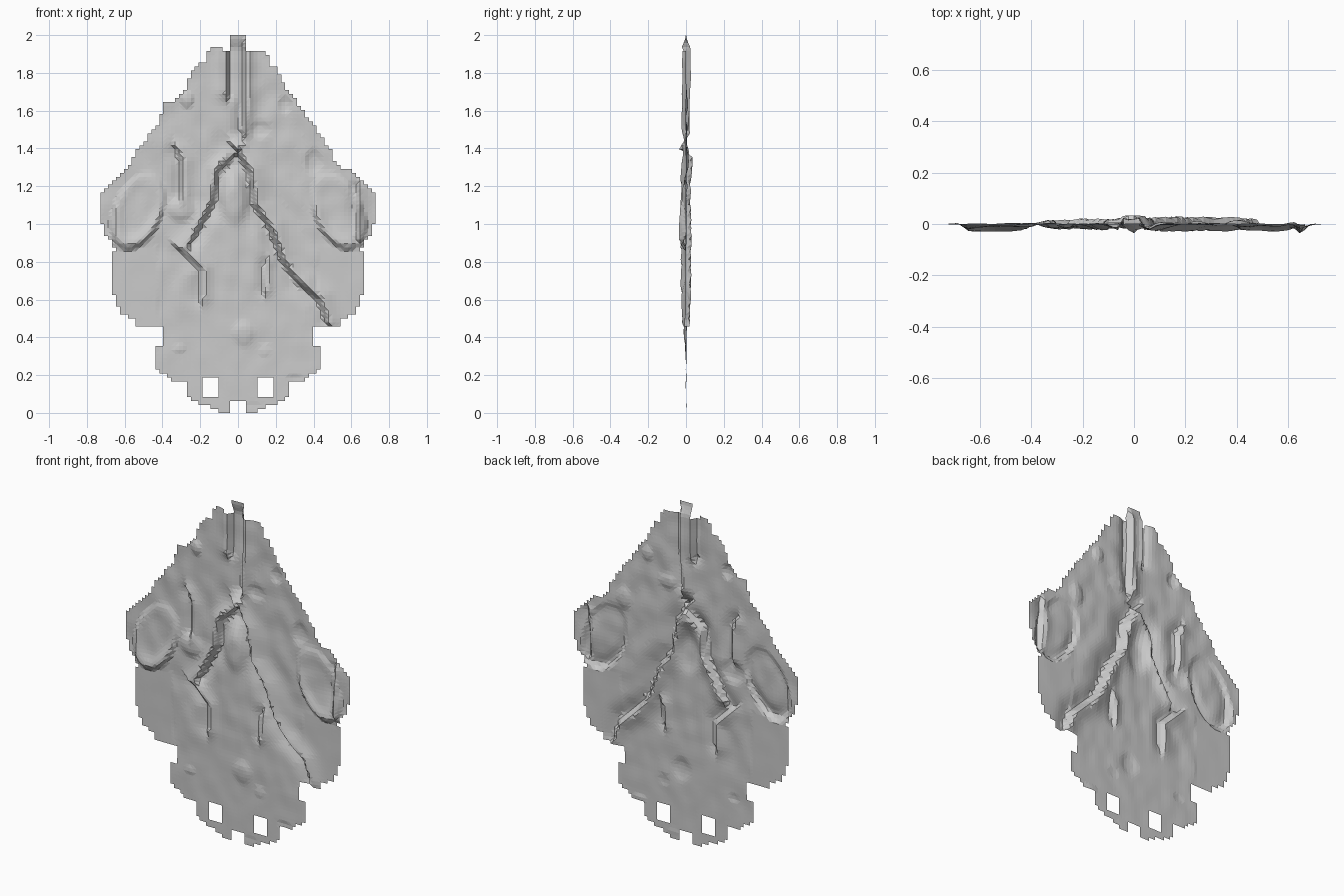
import bpy, bmesh, math
from mathutils import Vector, noise

CELL = 2.0 / 96

# Silhouette: upper sides differ slightly, lower part is shared by both sides
UPPER_R = [(.025, 2), (.045, 1.98), (.045, 1.925), (.155, 1.925), (.16, 1.85), (.2, 1.83), (.235, 1.75),
           (.29, 1.675), (.36, 1.57), (.42, 1.50), (.48, 1.41), (.52, 1.31), (.60, 1.28), (.67, 1.215)]
UPPER_L = [(.025, 2), (.045, 1.98), (.045, 1.925), (.135, 1.93), (.17, 1.9), (.175, 1.86), (.25, 1.81),
           (.28, 1.7), (.32, 1.66), (.40, 1.64), (.41, 1.55), (.47, 1.47), (.52, 1.41), (.57, 1.32), (.67, 1.22)]
LOWER = [(.725, 1.15), (.73, 1.03), (.70, .945), (.655, .875), (.665, .66), (.645, .60), (.62, .525),
         (.56, .5), (.525, .46), (.405, .46), (.405, .36), (.445, .335), (.445, .255), (.40, .21),
         (.34, .17), (.27, .16), (.265, .095), (.22, .055), (.14, .03), (.10, .0), (.05, .01),
         (.03, .06), (0, .065)]
HALF = {1: UPPER_R + LOWER, -1: UPPER_L + LOWER}
HOLE = [(.12, .195), (.175, .195), (.195, .17), (.195, .105), (.165, .08), (.12, .08), (.095, .11), (.095, .17)]


def inside(poly, x, z):
    hit = False
    for (x1, z1), (x2, z2) in zip(poly, poly[1:] + poly[:1]):
        if (z1 > z) != (z2 > z) and x < x1 + (z - z1) * (x2 - x1) / (z2 - z1):
            hit = not hit
    return hit


def kept(x, z):
    half = [(0, 2)] + HALF[1 if x > 0 else -1]
    return inside(half, abs(x), z) and not inside(HOLE, abs(x), z)


def step(path, x, z, amp, reach):
    """Cliff along a path: one side raised to the front, the other sunk."""
    best, side, end = 9, 1, 0
    p = Vector((x, z))
    for a, b in zip(path, path[1:]):
        a, b = Vector(a), Vector(b)
        d = b - a
        t = max(0, min(1, (p - a).dot(d) / d.length_squared))
        r = p - (a + d * t)
        if r.length < best:
            best = r.length
            side = 1 if d.x * r.y - d.y * r.x > 0 else -1
    return amp * side * min(1, best / .014) * math.exp(-(best / reach) ** 2)


def bump(x, z, cx, cz, rx, rz, h):
    return h * math.exp(-(((x - cx) / rx) ** 2 + ((z - cz) / rz) ** 2) ** 2)


def pad(x, z, cx):
    """Raised oval on each shoulder, strongest near its lower rim."""
    u, w = (x - cx) * (-1 if cx > 0 else 1), z - 1.07
    r = math.hypot((u - .25 * w) / .125, w / .19)
    if r > 1.12:
        return 0
    edge = max(0, min(1, (1.12 - r) / .14))
    low = .6 - .4 * w / .19
    return -.032 * edge * low * (.45 + .55 * math.exp(-((r - .9) / .25) ** 2))


# Cliffs: (path, amplitude, reach)
STEPS = [
    ([(0, 1.37), (.06, 1.28), (.09, 1.1), (.17, .98), (.24, .8), (.31, .7), (.43, .6), (.47, .49)], -.031, .065),
    ([(-.02, 1.36), (-.11, 1.28), (-.13, 1.12), (-.24, .92)], -.024, .05),
    ([(.035, 1.92), (.035, 1.68), (.025, 1.5)], -.027, .045),
    ([(-.055, 1.92), (-.055, 1.70)], -.024, .04),
    ([(-.32, 1.38), (-.30, 1.33), (-.30, 1.17)], -.018, .05),
    ([(-.3, .86), (-.19, .76), (-.19, .62)], -.017, .05),
    ([(.15, .78), (.14, .66)], -.016, .04),
    ([(.63, 1.18), (.635, .93)], -.018, .04)]
# The left-hand cliffs sink on their outer side
FLIP = {1, 3}
# Bumps: x, z, radii, height
BUMPS = [(-.02, 1.13, .07, .11, -.02), (-.3, 1.08, .07, .06, -.018), (.03, .42, .05, .06, -.014),
         (-.27, 1.66, .03, .04, -.014), (.25, 1.63, .03, .04, .01), (.4, 1.33, .04, .06, .012),
         (.14, .33, .03, .03, -.008), (-.31, .34, .03, .02, -.008), (.3, .18, .04, .02, .012),
         (.08, .04, .04, .02, .01), (.12, 1.5, .05, .04, .01)]


def depth(x, z):
    y = pad(x, z, -.53) + pad(x, z, .53)
    for i, (path, amp, reach) in enumerate(STEPS):
        y += step(path, x, z, -amp if i not in FLIP else amp, reach) * -1
    for b in BUMPS:
        y += bump(x, z, *b)
    # gentle roughness, fading out on the smooth lower side flaps
    calm = .2 if abs(x) > .42 and z < .88 else 1
    y += .007 * calm * noise.noise(Vector((x * 11, z * 8, 3)))
    # thin, flat border
    fade = min(1, .15 + z * 1.2)
    return max(-.036, min(.034, y * fade))


# Relief sheet, made of the grid cells that fall within the silhouette
bm = bmesh.new()
verts = {}


def vert(i, j):
    if (i, j) not in verts:
        x, z = i * CELL, j * CELL
        verts[i, j] = bm.verts.new((x, depth(x, z), z))
    return verts[i, j]


for j in range(96):
    for i in range(-36, 36):
        if kept((i + .5) * CELL, (j + .5) * CELL):
            bm.faces.new([vert(i, j), vert(i + 1, j), vert(i + 1, j + 1), vert(i, j + 1)])
bmesh.ops.triangulate(bm, faces=bm.faces[:])
mesh = bpy.data.meshes.new("relief_sheet")
bm.to_mesh(mesh)
bm.free()
bpy.context.collection.objects.link(bpy.data.objects.new("relief_sheet", mesh))
